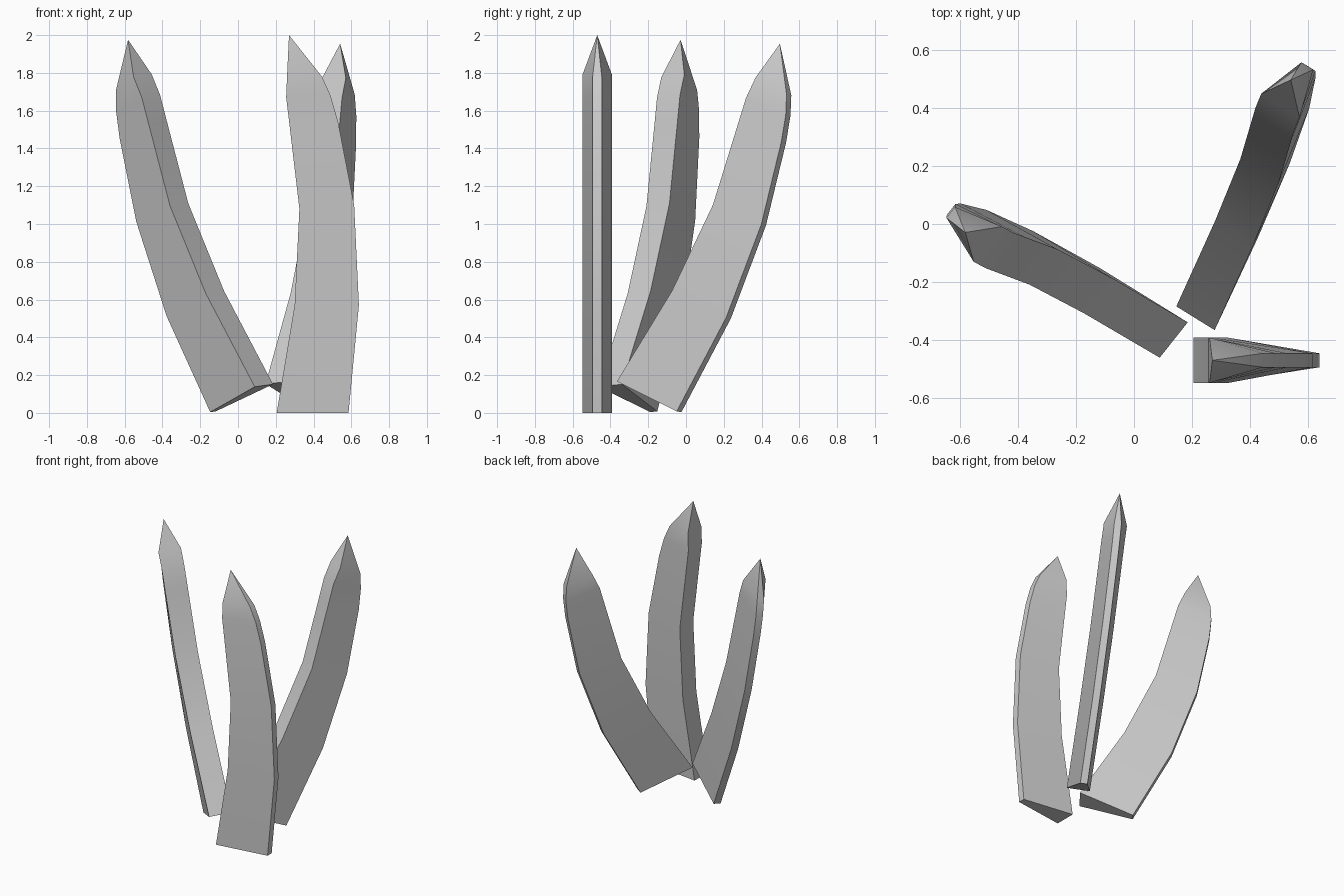
import bpy, bmesh, math
from mathutils import Vector, Matrix

cube = bpy.data.objects.get("Cube")
if cube:
    bpy.data.objects.remove(cube, do_unlink=True)

grey = bpy.data.materials.new("plain grey")
grey.use_nodes = True
COLOUR = (0.6, 0.6, 0.6, 1)
grey.diffuse_color = COLOUR
grey.node_tree.nodes["Principled BSDF"].inputs["Base Color"].default_value = COLOUR

# Side profile of a claw: (broad inner edge x, z) and (narrow outer edge x, z)
RINGS = [((0, 0), (0.38, 0)),
         ((0.095, 0.57), (0.435, 0.57)),
         ((0.12, 1.08), (0.41, 1.10)),
         ((0.067, 1.53), (0.325, 1.54)),
         ((0.05, 1.67), (0.285, 1.68)),
         ((0.055, 1.79), (0.24, 1.78))]
TIP = Vector((0.065, 0, 2.0))
INNER_HALF, OUTER_HALF = 0.078, 0.024


def frame(chord, width):
    """Orthonormal frame: outward, across, base-to-tip."""
    c = chord.normalized()
    w = (width - c * width.dot(c)).normalized()
    return Matrix((w.cross(c), w, c)).transposed()


LOCAL = frame(TIP, Vector((0, 1, 0)))


def claw(name, base, tip, width):
    """Tapered blade with its inner base centre and its point placed in space."""
    base = Vector(base)
    turn = frame(Vector(tip) - base, Vector(width)) @ LOCAL.transposed()
    bm = bmesh.new()

    def vert(x, y, z):
        return bm.verts.new(base + turn @ Vector((x, y, z)))

    rings = []
    for (xi, zi), (xo, zo) in RINGS:
        rings.append([vert(xi, -INNER_HALF, zi), vert(xo, -OUTER_HALF, zo),
                      vert(xo, OUTER_HALF, zo), vert(xi, INNER_HALF, zi)])
    point = vert(*TIP)
    bm.faces.new(rings[0][::-1])
    for low, high in zip(rings, rings[1:]):
        for i in range(4):
            j = (i + 1) % 4
            bm.faces.new((low[i], low[j], high[j], high[i]))
    for i in range(4):
        bm.faces.new((rings[-1][i], rings[-1][(i + 1) % 4], point))
    bmesh.ops.recalc_face_normals(bm, faces=bm.faces)

    mesh = bpy.data.meshes.new(name)
    bm.to_mesh(mesh)
    bm.free()
    mesh.materials.append(grey)
    obj = bpy.data.objects.new(name, mesh)
    bpy.context.collection.objects.link(obj)
    bpy.ops.object.select_all(action='DESELECT')
    obj.select_set(True)
    bpy.context.view_layer.objects.active = obj
    bpy.ops.object.shade_smooth_by_angle(angle=math.radians(30))


# Three identical claws spreading outward
claw("front_claw", (0.205, -0.47, 0), (0.27, -0.47, 2.0), (0, 1, 0))
claw("right_claw", (0.137, -0.40, 0.145), (-0.58, -0.03, 1.97), (-0.62, -0.78, -0.085))
claw("back_claw", (0.212, -0.325, 0.16), (0.54, 0.495, 1.95), (-0.84, 0.52, -0.084))
